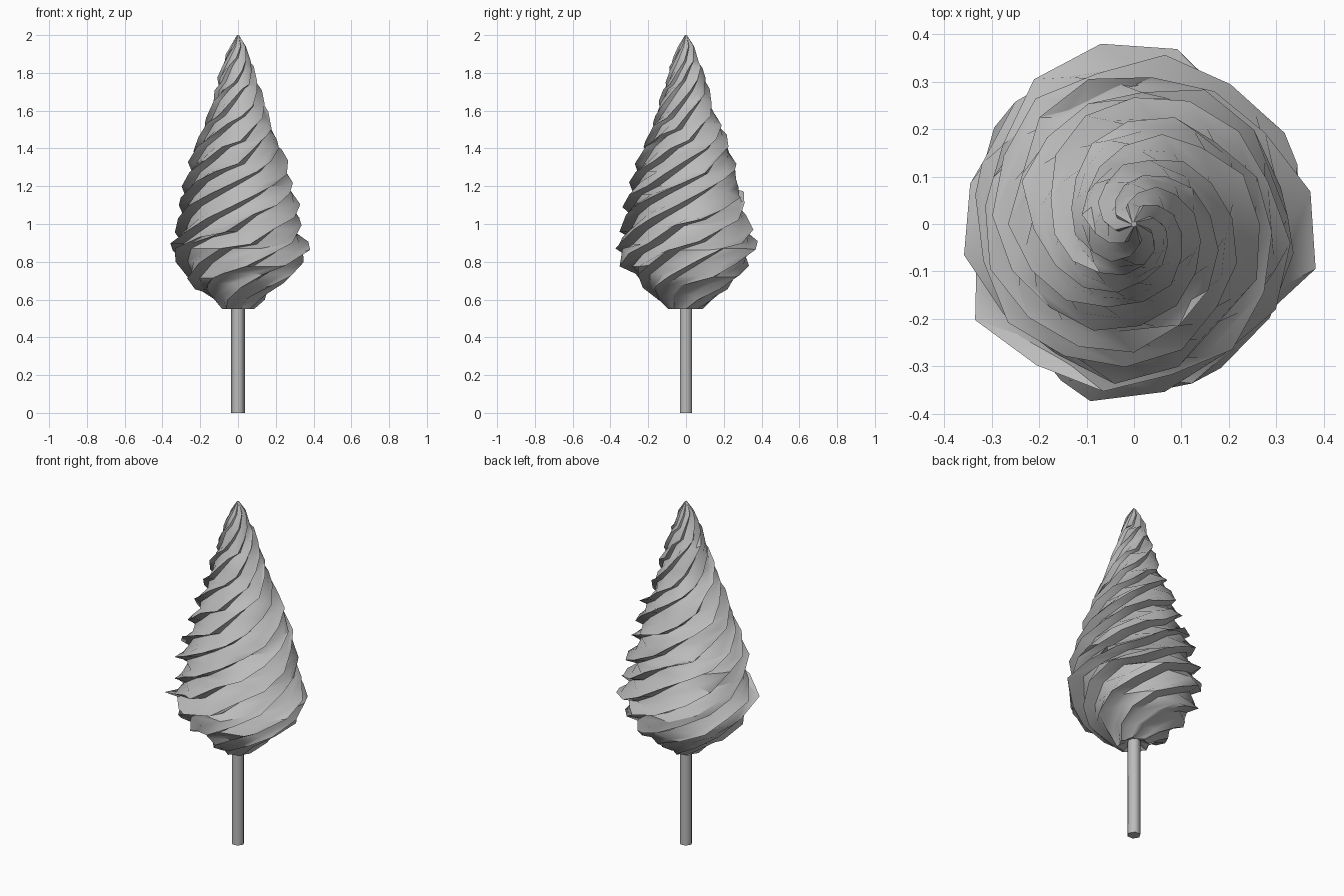
import bpy, bmesh, math, random

random.seed(4)
cube = bpy.data.objects.get("Cube")
if cube:
    bpy.data.objects.remove(cube)

grey = bpy.data.materials.new("plain grey")
grey.use_nodes = True
grey.diffuse_color = (0.5, 0.5, 0.5, 1)
grey.node_tree.nodes["Principled BSDF"].inputs["Base Color"].default_value = (0.5, 0.5, 0.5, 1)

LOBES, STEPS = 8, 3
TWIST = 7.0          # radians of spiral per unit of height
CREST = [1.0, 0.93, 0.83]   # each fold rises to a sharp crest, then drops back
PROFILE = [(0.55, 0.09), (0.6, 0.14), (0.7, 0.27), (0.76, 0.325), (0.86, 0.385),
           (0.96, 0.36), (1.1, 0.325), (1.2, 0.295), (1.4, 0.245), (1.55, 0.175),
           (1.7, 0.125), (1.85, 0.08), (1.95, 0.04), (2.0, 0.006)]


def radius_at(z):
    for (z0, r0), (z1, r1) in zip(PROFILE, PROFILE[1:]):
        if z <= z1:
            return r0 + (r1 - r0) * (z - z0) / (z1 - z0)
    return PROFILE[-1][1]


def bridge(bm, lower, upper):
    n = len(lower)
    for i in range(n):
        j = (i + 1) % n
        bm.faces.new((lower[i], lower[j], upper[j], upper[i]))


def finish(bm, name, angle):
    bmesh.ops.recalc_face_normals(bm, faces=bm.faces)
    mesh = bpy.data.meshes.new(name)
    bm.to_mesh(mesh)
    bm.free()
    mesh.materials.append(grey)
    ob = bpy.data.objects.new(name, mesh)
    bpy.context.collection.objects.link(ob)
    bpy.ops.object.select_all(action='DESELECT')
    ob.select_set(True)
    bpy.context.view_layer.objects.active = ob
    bpy.ops.object.shade_smooth_by_angle(angle=math.radians(angle))


# Foliage: folded rings lofted up a spiral
bm = bmesh.new()
count, rows = LOBES * STEPS, 24
rings = []
for k in range(rows + 1):
    z = 0.55 + 1.45 * k / rows
    ring = []
    for i in range(count):
        lobe, step = divmod(i, STEPS)
        if step == 0:
            crest = random.uniform(0.93, 1.04)
            lift = random.uniform(-0.02, 0.02) if 0 < k < rows - 1 else 0
        a = 2 * math.pi * (lobe + (0, 0.2, 0.75)[step]) / LOBES + TWIST * (z - 0.55)
        # valleys sit at step 1, swelling gently back to the next crest
        r = radius_at(z) * ((CREST[0], CREST[2], CREST[1])[step]) * crest
        ring.append(bm.verts.new((r * math.cos(a), r * math.sin(a), z + lift)))
    rings.append(ring)
for lower, upper in zip(rings, rings[1:]):
    bridge(bm, lower, upper)
bm.faces.new(rings[-1])
hub = bm.verts.new((0, 0, 0.59))
for i in range(count):
    bm.faces.new((rings[0][(i + 1) % count], rings[0][i], hub))
finish(bm, "foliage", 40)

# Trunk: slim six-sided post
bm = bmesh.new()
post = []
for z in (0, 0.68):
    post.append([bm.verts.new((0.036 * math.cos(math.pi * i / 3),
                               0.036 * math.sin(math.pi * i / 3), z)) for i in range(6)])
bridge(bm, *post)
for ring in post:
    bm.faces.new(ring)
finish(bm, "trunk", 65)
